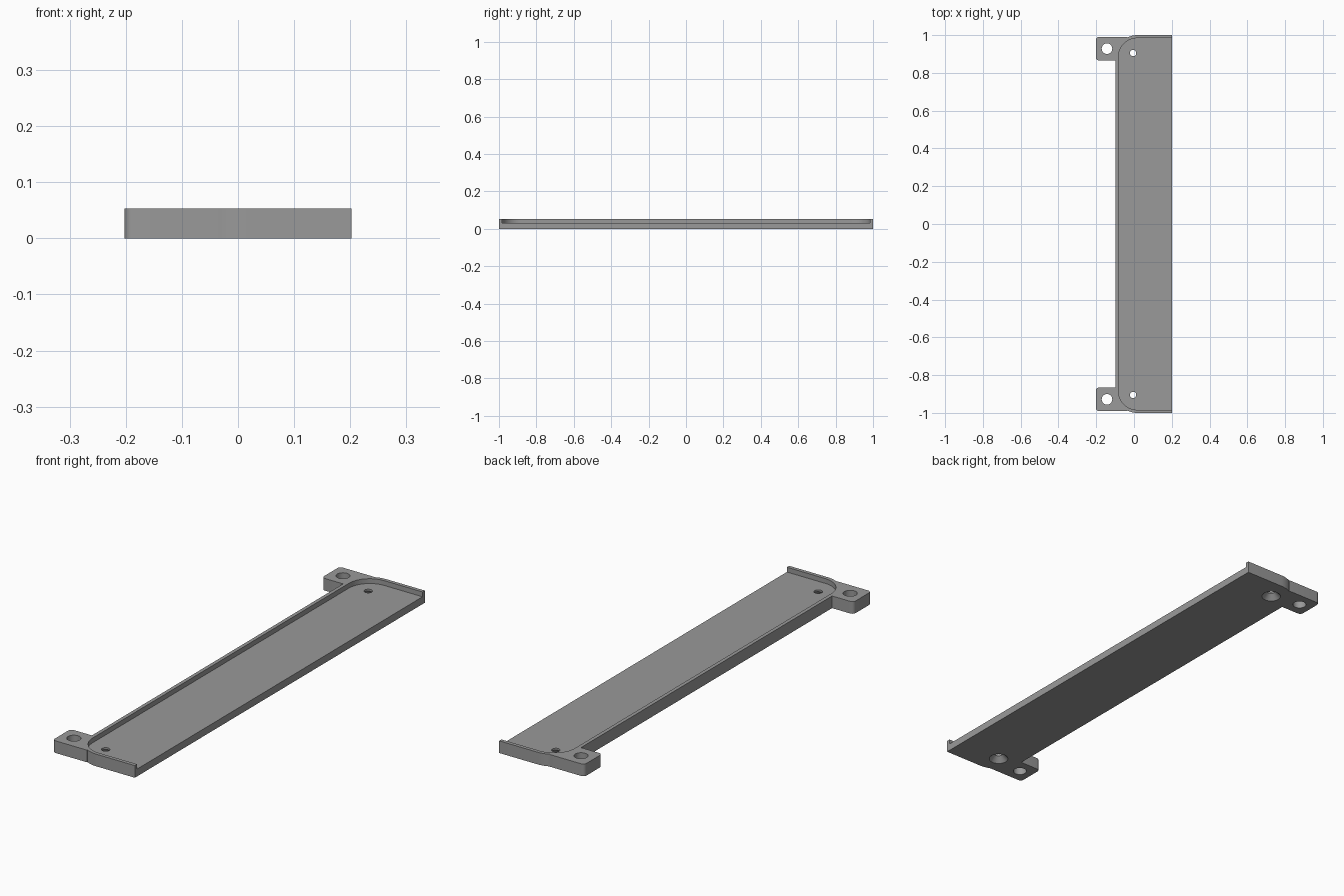
import bpy, bmesh, math

cube = bpy.data.objects.get("Cube")
if cube:
    bpy.data.objects.remove(cube, do_unlink=True)

HEIGHT, FLOOR = 0.053, 0.032
HALF_X, HALF_Y = 0.202, 1.0
LEFT, RIM = -0.099, 0.016

grey = bpy.data.materials.new("plain_grey")
grey.use_nodes = True
colour = (0.32, 0.32, 0.32, 1)
grey.diffuse_color = colour
grey.node_tree.nodes["Principled BSDF"].inputs["Base Color"].default_value = colour


def rounded_left(x0, x1, y0, y1, r, steps=12):
    """Rectangle outline whose two left corners are rounded."""
    pts = [(x1, y0), (x1, y1)]
    for cy, start in ((y1 - r, 90), (y0 + r, 180)):
        for i in range(steps + 1):
            a = math.radians(start + 90 * i / steps)
            pts.append((x0 + r + r * math.cos(a), cy + r * math.sin(a)))
    return pts


def prism(name, outline, z0, z1):
    bm = bmesh.new()
    face = bm.faces.new([bm.verts.new((x, y, z0)) for x, y in outline])
    top = bmesh.ops.extrude_face_region(bm, geom=[face])["geom"]
    verts = [v for v in top if isinstance(v, bmesh.types.BMVert)]
    bmesh.ops.translate(bm, verts=verts, vec=(0, 0, z1 - z0))
    bmesh.ops.recalc_face_normals(bm, faces=bm.faces)
    return make_object(name, bm)


def cone(name, x, y, z0, z1, r0, r1):
    bm = bmesh.new()
    bmesh.ops.create_cone(bm, cap_ends=True, segments=32, radius1=r0, radius2=r1, depth=z1 - z0)
    bmesh.ops.translate(bm, verts=bm.verts, vec=(x, y, (z0 + z1) / 2))
    return make_object(name, bm)


def make_object(name, bm):
    mesh = bpy.data.meshes.new(name)
    bm.to_mesh(mesh)
    bm.free()
    mesh.materials.append(grey)
    obj = bpy.data.objects.new(name, mesh)
    bpy.context.collection.objects.link(obj)
    return obj


def combine(target, other, operation):
    mod = target.modifiers.new(operation, "BOOLEAN")
    mod.operation, mod.solver, mod.object = operation, "EXACT", other
    bpy.context.view_layer.objects.active = target
    bpy.ops.object.modifier_apply(modifier=mod.name)
    bpy.data.objects.remove(other, do_unlink=True)


# Tray body with rounded left corners
tray = prism("mounting_tray", rounded_left(LEFT, HALF_X, -HALF_Y, HALF_Y, 0.116), 0, HEIGHT)

# Mounting ears at both ends
for side in (-1, 1):
    y0, y1 = sorted((side * 0.866, side * 0.99))
    combine(tray, prism("ear", rounded_left(-HALF_X, -0.035, y0, y1, 0.016, 6), 0, HEIGHT), "UNION")

# Recess, open along the right edge
recess = prism("recess", rounded_left(LEFT + RIM, HALF_X + 0.1, RIM - HALF_Y, HALF_Y - RIM, 0.1),
               FLOOR, HEIGHT + 0.1)
combine(tray, recess, "DIFFERENCE")

# Ear holes and countersunk floor holes
for side in (-1, 1):
    combine(tray, cone("ear_hole", -0.143, side * 0.928, -0.1, 0.1, 0.028, 0.028), "DIFFERENCE")
    combine(tray, cone("floor_hole", -0.005, side * 0.905, -0.1, 0.1, 0.017, 0.017), "DIFFERENCE")
    combine(tray, cone("countersink", -0.005, side * 0.905, -0.001, 0.024, 0.041, 0.017), "DIFFERENCE")

# Smooth curves, sharp edges
bpy.ops.object.select_all(action="DESELECT")
tray.select_set(True)
bpy.context.view_layer.objects.active = tray
bpy.ops.object.shade_smooth_by_angle(angle=math.radians(30))
